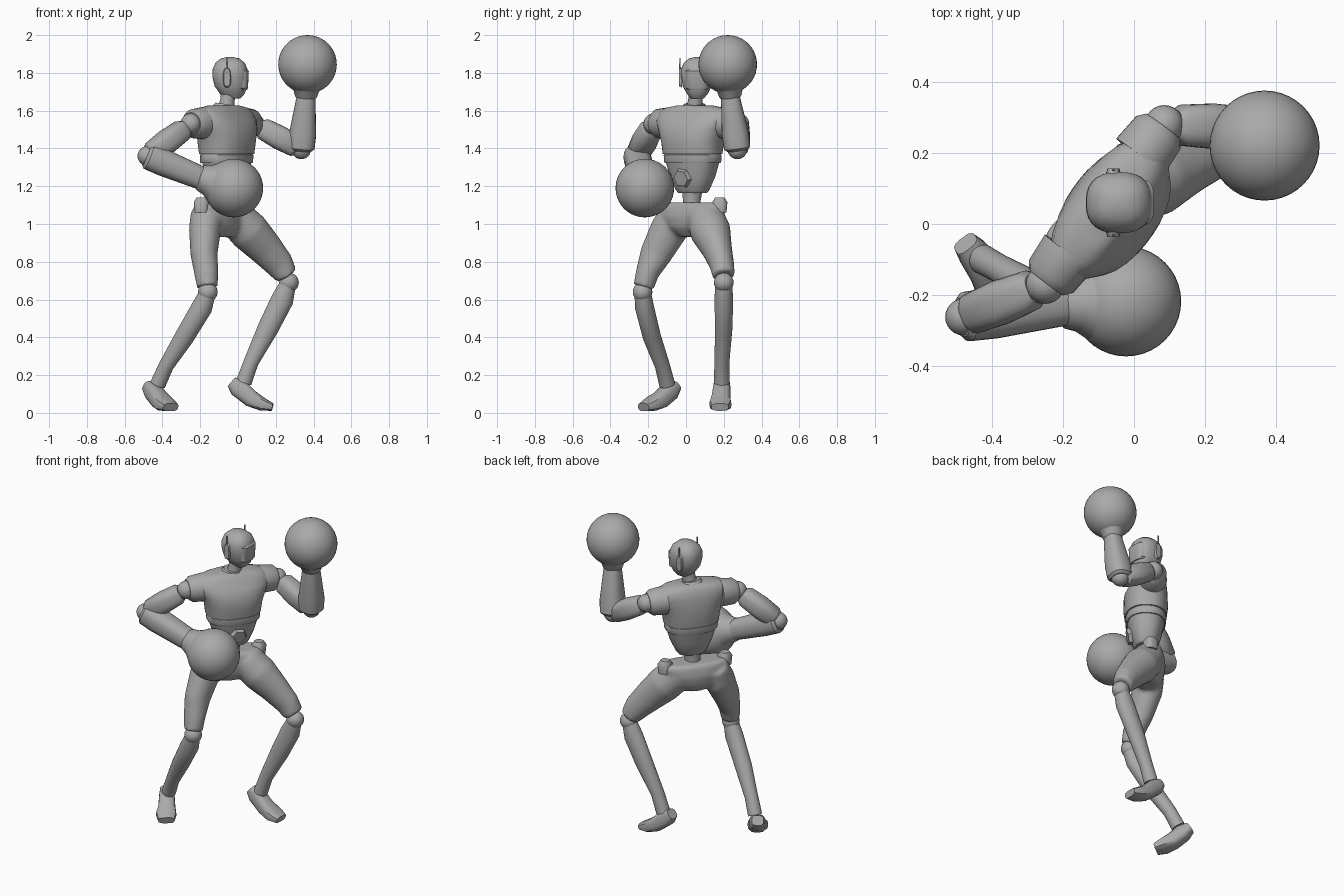
import bpy
import bmesh
from math import sin, cos, pi, radians
from mathutils import Vector

if "Cube" in bpy.data.objects:
    bpy.data.objects.remove(bpy.data.objects["Cube"])

grey = bpy.data.materials.new("plain_grey")
grey.use_nodes = True
tone = (0.4, 0.4, 0.4, 1)
grey.diffuse_color = tone
grey.node_tree.nodes["Principled BSDF"].inputs["Base Color"].default_value = tone


def finish(name, bm, angle=40):
    bmesh.ops.recalc_face_normals(bm, faces=bm.faces)
    mesh = bpy.data.meshes.new(name)
    bm.to_mesh(mesh)
    bm.free()
    mesh.materials.append(grey)
    ob = bpy.data.objects.new(name, mesh)
    bpy.context.collection.objects.link(ob)
    bpy.ops.object.select_all(action="DESELECT")
    ob.select_set(True)
    bpy.context.view_layer.objects.active = ob
    bpy.ops.object.shade_smooth_by_angle(angle=radians(angle))
    return ob


def section(centre, u, v, a, b, power, sides):
    """Superellipse ring: power 2 is round, higher is boxier."""
    ring = []
    for i in range(sides):
        t = 2 * pi * (i + 0.5) / sides
        c, s = cos(t), sin(t)
        k = (abs(c) ** power + abs(s) ** power) ** (-1 / power)
        ring.append(centre + u * (a * c * k) + v * (b * s * k))
    return ring


def skin(bm, rings):
    loops = [[bm.verts.new(p) for p in ring] for ring in rings]
    for lo, hi in zip(loops, loops[1:]):
        for i in range(len(lo)):
            j = (i + 1) % len(lo)
            bm.faces.new((lo[i], lo[j], hi[j], hi[i]))
    bm.faces.new(loops[0][::-1])
    bm.faces.new(loops[-1])


def limb(bm, path, power=2, sides=24, side=None):
    """Path of (x, y, z, half width, half thickness), swept along itself."""
    pts = [Vector(p[:3]) for p in path]
    rings = []
    for i, p in enumerate(path):
        d = (pts[min(i + 1, len(pts) - 1)] - pts[max(i - 1, 0)]).normalized()
        u = side.copy() if side else d.cross(Vector((0, 1, 0)))
        u = (u - d * u.dot(d)).normalized()
        rings.append(section(pts[i], u, d.cross(u), p[3], p[-1], power, sides))
    skin(bm, rings)


def stack(bm, centre, left, rows, power=2.4, sides=32):
    """Rows of (z, half width, half depth, shift forward) about an upright axis."""
    fwd = Vector((left.y, -left.x, 0))
    skin(bm, [section(centre + fwd * f + Vector((0, 0, z)), left, fwd, a, b, power, sides)
              for z, a, b, f in rows])


def limb_part(name, path, **kw):
    bm = bmesh.new()
    limb(bm, path, **kw)
    return finish(name, bm)


def stack_part(name, centre, left, rows, **kw):
    bm = bmesh.new()
    stack(bm, centre, left, rows, **kw)
    return finish(name, bm)


def ball(name, at, r, seg=24):
    bm = bmesh.new()
    bmesh.ops.create_uvsphere(bm, u_segments=seg, v_segments=seg // 2, radius=r)
    bmesh.ops.translate(bm, verts=bm.verts, vec=at)
    return finish(name, bm)


# Torso, turned partly towards +x
body_left = Vector((0.59, 0.807, 0))
body = Vector((-0.06, 0.035, 0))
stack_part("chest", body, body_left, [
    (1.37, 0.165, 0.122, 0), (1.43, 0.172, 0.13, 0), (1.5, 0.195, 0.128, 0),
    (1.55, 0.222, 0.112, -0.01), (1.59, 0.222, 0.09, -0.02),
    (1.615, 0.18, 0.075, -0.02), (1.628, 0.1, 0.06, -0.02)])
stack_part("rib_band", body, body_left, [
    (1.322, 0.154, 0.114, 0), (1.33, 0.158, 0.118, 0), (1.365, 0.16, 0.118, 0), (1.372, 0.155, 0.11, 0)])
stack_part("abdomen", body, body_left, [
    (1.165, 0.08, 0.06, 0), (1.18, 0.092, 0.072, 0), (1.25, 0.125, 0.092, 0), (1.325, 0.148, 0.108, 0)])
limb_part("waist", [(-0.07, 0.03, 1.04, 0.06), (-0.07, 0.03, 1.11, 0.045), (-0.065, 0.033, 1.18, 0.055)])
buckle = body + Vector((0.807, -0.59, 0)) * 0.086
limb_part("belly_plate", [
    (buckle.x, buckle.y, 1.245, 0.055), (buckle.x + 0.018, buckle.y - 0.013, 1.24, 0.045)], sides=6)
limb_part("collar", [(-0.07, 0.045, 1.6, 0.08), (-0.065, 0.045, 1.635, 0.055)])
limb_part("neck", [(-0.065, 0.045, 1.6, 0.045), (-0.055, 0.05, 1.66, 0.038), (-0.045, 0.055, 1.74, 0.045)])

# Head, facing +x
head = Vector((-0.042, 0.06, 0))
head_left = Vector((0, 1, 0))
stack_part("head", head, head_left, [
    (1.665, 0.035, 0.04, 0.015), (1.69, 0.056, 0.066, 0.012), (1.73, 0.077, 0.086, 0.004),
    (1.78, 0.086, 0.094, 0), (1.82, 0.086, 0.092, 0), (1.853, 0.072, 0.078, 0),
    (1.876, 0.045, 0.05, 0), (1.884, 0.012, 0.015, 0)], power=2.5)
stack_part("face_plate", head, head_left, [
    (1.71, 0.05, 0.05, 0.04), (1.72, 0.062, 0.055, 0.04),
    (1.81, 0.066, 0.057, 0.042), (1.82, 0.055, 0.05, 0.04)], power=3.5)
for name, s in (("left", 1), ("right", -1)):
    y = head.y + s * 0.082
    limb_part(name + "_ear", [(-0.058, y, 1.775, 0.021, 0.052), (-0.058, y + s * 0.014, 1.775, 0.017, 0.046)],
              power=3, side=Vector((1, 0, 0)))
    limb_part(name + "_antenna", [(-0.058, y + s * 0.01, 1.8, 0.005), (-0.058, y + s * 0.01, 1.88, 0.003)],
              sides=6, side=Vector((1, 0, 0)))

# Arms
up = Vector((0, 0, 1))
arms = {
    "right": dict(shoulder=(-0.25, -0.17, 1.53), elbow=(-0.48, -0.262, 1.36),
                  wrist=(-0.2, -0.225, 1.245), fist=(-0.022, -0.218, 1.19), wr=0.062),
    "left": dict(shoulder=(0.085, 0.28, 1.53), elbow=(0.335, 0.272, 1.395),
                 wrist=(0.36, 0.235, 1.67), fist=(0.368, 0.221, 1.845), wr=0.05)}
for name, a in arms.items():
    sh, el, wr, fist = (Vector(a[k]) for k in ("shoulder", "elbow", "wrist", "fist"))
    at = lambda p, q, t, r: (*p.lerp(q, t), r)
    inner = Vector((-0.083, 0.055, 1.54))
    limb_part(name + "_shoulder_cap", [at(inner, sh, 0.6, 0.085), at(inner, sh, 0.9, 0.078), at(inner, sh, 0.98, 0.06)])
    ball(name + "_shoulder_joint", sh, 0.055)
    limb_part(name + "_upper_arm", [
        at(sh, el, 0.12, 0.042), at(sh, el, 0.2, 0.058), at(sh, el, 0.55, 0.064),
        at(sh, el, 0.88, 0.058), at(sh, el, 0.93, 0.045)], power=2.8, side=up)
    ball(name + "_elbow_joint", el, 0.052)
    limb_part(name + "_forearm", [
        at(el, wr, -0.02, 0.055), at(el, wr, 0.03, 0.07), at(el, wr, 0.3, 0.072),
        at(el, wr, 1, a["wr"])], power=2.5, side=Vector((0, 1, 0)))
    # Round glove with a flared cuff
    limb_part(name + "_cuff", [
        at(wr, fist, -0.06, a["wr"] - 0.005), at(wr, fist, 0.02, a["wr"] + 0.008),
        at(wr, fist, 0.2, a["wr"] + 0.018), at(wr, fist, 0.45, 0.112)], side=Vector((0, 1, 0)))
    ball(name + "_glove", fist, 0.155, 40)

# Trousers: hips and thighs fused into one smooth skin
bm = bmesh.new()
stack(bm, Vector((-0.085, 0.03, 0)), body_left, [
    (0.93, 0.06, 0.05, 0), (0.98, 0.14, 0.09, 0), (1.04, 0.185, 0.1, 0),
    (1.09, 0.205, 0.09, 0), (1.115, 0.2, 0.078, 0)])
limb(bm, [(-0.02, 0.1, 1.04, 0.1), (0.06, 0.13, 0.96, 0.108), (0.15, 0.165, 0.865, 0.092, 0.08),
          (0.22, 0.19, 0.785, 0.078, 0.065), (0.258, 0.2, 0.725, 0.06)])
limb(bm, [(-0.165, -0.05, 1.06, 0.085), (-0.175, -0.09, 0.97, 0.085, 0.1), (-0.18, -0.16, 0.84, 0.072, 0.085),
          (-0.168, -0.205, 0.74, 0.064, 0.062), (-0.162, -0.225, 0.665, 0.055)])
trousers = finish("trousers", bm)
remesh = trousers.modifiers.new("fuse", "REMESH")
remesh.mode = "VOXEL"
remesh.voxel_size = 0.012
remesh.use_smooth_shade = True
soft = trousers.modifiers.new("soften", "SMOOTH")
soft.iterations = 5

# Hip tabs at the ends of the waistband
for name, s in (("left", 1), ("right", -1)):
    c = Vector((-0.085, 0.03, 1.1)) + body_left * (s * 0.185)
    limb_part(name + "_hip_tab", [(c.x, c.y, 1.06, 0.035), (c.x, c.y, 1.115, 0.04), (c.x, c.y, 1.14, 0.025)], power=3)

# Lower legs and tipped feet
legs = {
    "left": dict(knee=(0.27, 0.2, 0.69), shin=[
        (0.262, 0.2, 0.675, 0.045), (0.235, 0.2, 0.6, 0.06, 0.05), (0.16, 0.2, 0.45, 0.056, 0.046),
        (0.07, 0.19, 0.27, 0.04), (0.03, 0.19, 0.16, 0.042)],
        foot=[(-0.035, 0.19, 0.165, 0.035, 0.03), (0.0, 0.19, 0.135, 0.045, 0.05),
              (0.07, 0.185, 0.075, 0.05, 0.045), (0.13, 0.182, 0.045, 0.058, 0.035),
              (0.183, 0.18, 0.03, 0.045, 0.02)]),
    "right": dict(knee=(-0.16, -0.23, 0.64), shin=[
        (-0.165, -0.228, 0.625, 0.045), (-0.19, -0.22, 0.56, 0.056, 0.05), (-0.285, -0.18, 0.4, 0.052, 0.048),
        (-0.38, -0.125, 0.25, 0.04), (-0.425, -0.1, 0.15, 0.042)],
        foot=[(-0.475, -0.055, 0.145, 0.035, 0.03), (-0.45, -0.085, 0.115, 0.045, 0.048),
              (-0.415, -0.135, 0.07, 0.05, 0.045), (-0.385, -0.185, 0.045, 0.06, 0.036),
              (-0.355, -0.225, 0.03, 0.048, 0.022)])}
for name, leg in legs.items():
    ball(name + "_knee_joint", leg["knee"], 0.052)
    limb_part(name + "_shin", leg["shin"])
    heel, toe = Vector(leg["foot"][0][:3]), Vector(leg["foot"][-1][:3])
    limb_part(name + "_foot", leg["foot"], power=3.5, sides=16, side=(toe - heel).cross(up))
